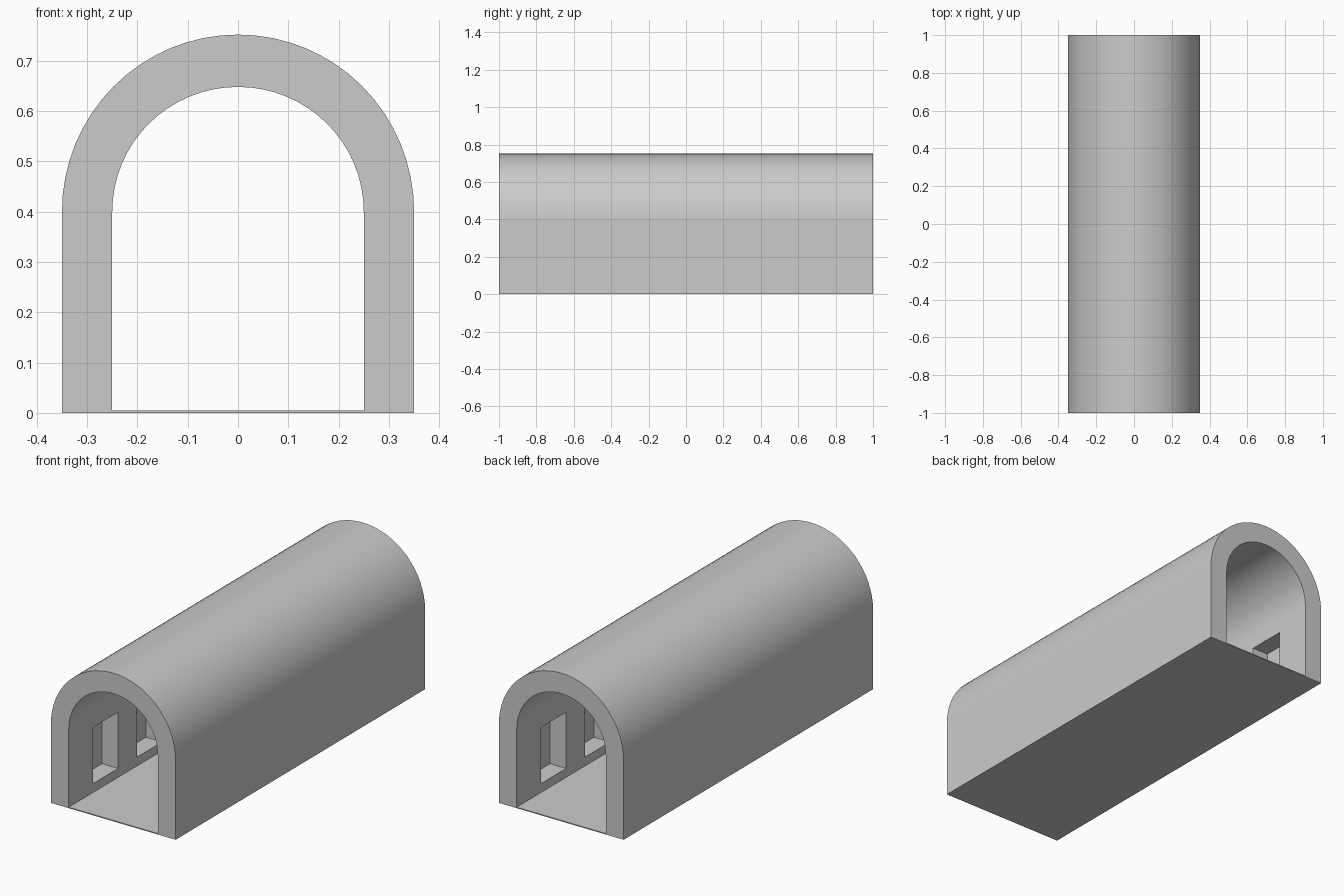
import bpy, bmesh
from math import pi, cos, sin

if "Cube" in bpy.data.objects:
    bpy.data.objects.remove(bpy.data.objects["Cube"])

LENGTH = 2.0
OUTER, INNER = 0.35, 0.25      # half widths
SPRING = 0.40                  # height where the arch starts
OUTER_RISE, INNER_RISE = 0.352, 0.248
FLOOR_T = 0.005
SEGMENTS = 32


def box(name, x, y, z):
    """Axis-aligned box from (min, max) pairs."""
    bm = bmesh.new()
    bmesh.ops.create_cube(bm, size=1)
    for v in bm.verts:
        v.co = [lo + (hi - lo) * (c + 0.5) for c, (lo, hi) in zip(v.co, (x, y, z))]
    bmesh.ops.recalc_face_normals(bm, faces=bm.faces)
    return finish(name, bm)


def finish(name, bm):
    mesh = bpy.data.meshes.new(name)
    bm.to_mesh(mesh)
    bm.free()
    obj = bpy.data.objects.new(name, mesh)
    bpy.context.collection.objects.link(obj)
    return obj


def activate(obj):
    bpy.ops.object.select_all(action='DESELECT')
    obj.select_set(True)
    bpy.context.view_layer.objects.active = obj


# Side walls with a row of five blind niches on the inner face
for name, side in (("left_wall", -1), ("right_wall", 1)):
    wall = box(name, sorted((side * INNER, side * OUTER)), (-1, 1), (0, SPRING))
    for i in range(5):
        y = (i - 2) * 0.352
        cutter = box("niche_cutter", sorted((side * 0.2, side * 0.34)),
                     (y - 0.1, y + 0.1), (0.05, 0.335))
        mod = wall.modifiers.new("niche", 'BOOLEAN')
        mod.operation = 'DIFFERENCE'
        mod.solver = 'EXACT'
        mod.object = cutter
        activate(wall)
        bpy.ops.object.modifier_apply(modifier=mod.name)
        bpy.data.objects.remove(cutter)

# Barrel vault: ring of quads swept along y
bm = bmesh.new()
rings = []
for i in range(SEGMENTS + 1):
    a = pi * i / SEGMENTS
    o = (OUTER * cos(a), SPRING + OUTER_RISE * sin(a))
    n = (INNER * cos(a), SPRING + INNER_RISE * sin(a))
    rings.append([bm.verts.new((p[0], y, p[1]))
                  for p, y in ((o, -1), (o, 1), (n, 1), (n, -1))])
for a, b in zip(rings, rings[1:]):
    for k in range(4):
        j = (k + 1) % 4
        bm.faces.new((a[k], a[j], b[j], b[k]))
bm.faces.new(rings[0])
bm.faces.new(rings[-1])
bmesh.ops.recalc_face_normals(bm, faces=bm.faces)
vault = finish("vault", bm)
activate(vault)
bpy.ops.object.shade_smooth_by_angle(angle=pi / 6)

# Thin floor slab between the walls
box("floor", (-INNER, INNER), (-1, 1), (0, FLOOR_T))
